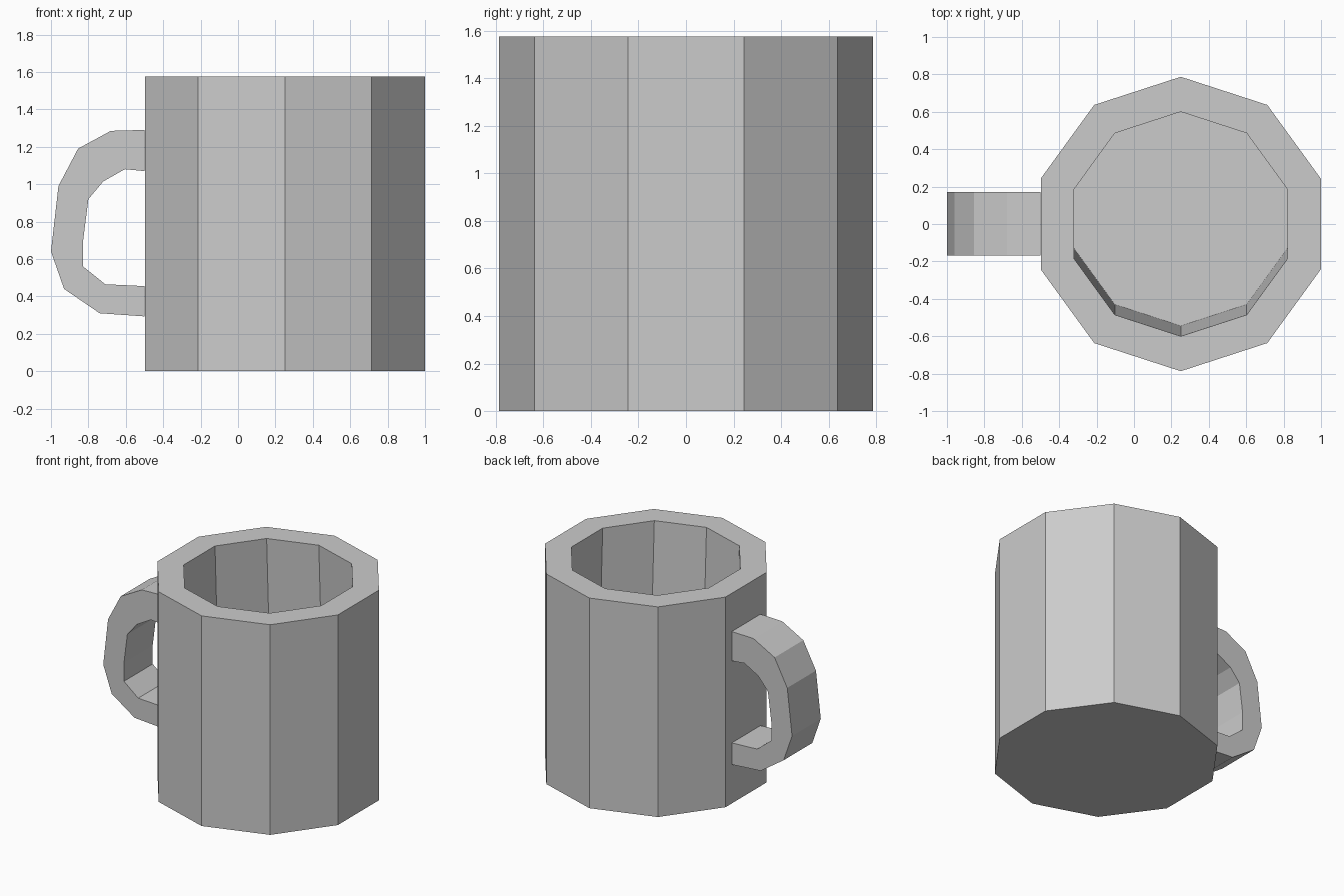
import bpy, bmesh, math

if "Cube" in bpy.data.objects:
    bpy.data.objects.remove(bpy.data.objects["Cube"])

HEIGHT, FLOOR = 1.575, 0.2


def finish(name, bm):
    bmesh.ops.recalc_face_normals(bm, faces=bm.faces[:])
    mesh = bpy.data.meshes.new(name)
    bm.to_mesh(mesh)
    bm.free()
    obj = bpy.data.objects.new(name, mesh)
    bpy.context.collection.objects.link(obj)
    return obj


def ring(bm, radius, z, y=0.0, sides=10):
    angles = [math.radians(90) + math.tau * i / sides for i in range(sides)]
    return [bm.verts.new((0.25 + radius * math.cos(a), y + radius * math.sin(a), z))
            for a in angles]


def bridge(bm, a, b):
    for i in range(len(a)):
        j = (i + 1) % len(a)
        bm.faces.new((a[i], a[j], b[j], b[i]))


# Ten-sided cup: outer wall, flat rim, slightly leaning bore and inner floor
bm = bmesh.new()
rings = [ring(bm, 0.787, 0), ring(bm, 0.787, HEIGHT),
         ring(bm, 0.6, HEIGHT), ring(bm, 0.6, FLOOR, 0.055)]
for lower, upper in zip(rings, rings[1:]):
    bridge(bm, lower, upper)
bm.faces.new(rings[0])
bm.faces.new(rings[-1])
finish("cup_body", bm)

# Faceted handle: paired outer and inner outlines (x, z), extruded across y
outer = [(-0.5, 1.29), (-0.68, 1.285), (-0.855, 1.19), (-0.96, 0.99),
         (-1.0, 0.64), (-0.93, 0.44), (-0.74, 0.31), (-0.5, 0.293)]
inner = [(-0.5, 1.07), (-0.605, 1.08), (-0.72, 1.015), (-0.80, 0.92),
         (-0.828, 0.70), (-0.828, 0.56), (-0.71, 0.465), (-0.5, 0.455)]
bm = bmesh.new()
sections = [[bm.verts.new((x, y, z)) for (x, z), y in
             ((o, -0.168), (o, 0.172), (i, 0.172), (i, -0.168))]
            for o, i in zip(outer, inner)]
for a, b in zip(sections, sections[1:]):
    bridge(bm, a, b)
bm.faces.new(sections[0])
bm.faces.new(sections[-1])
finish("handle", bm)
